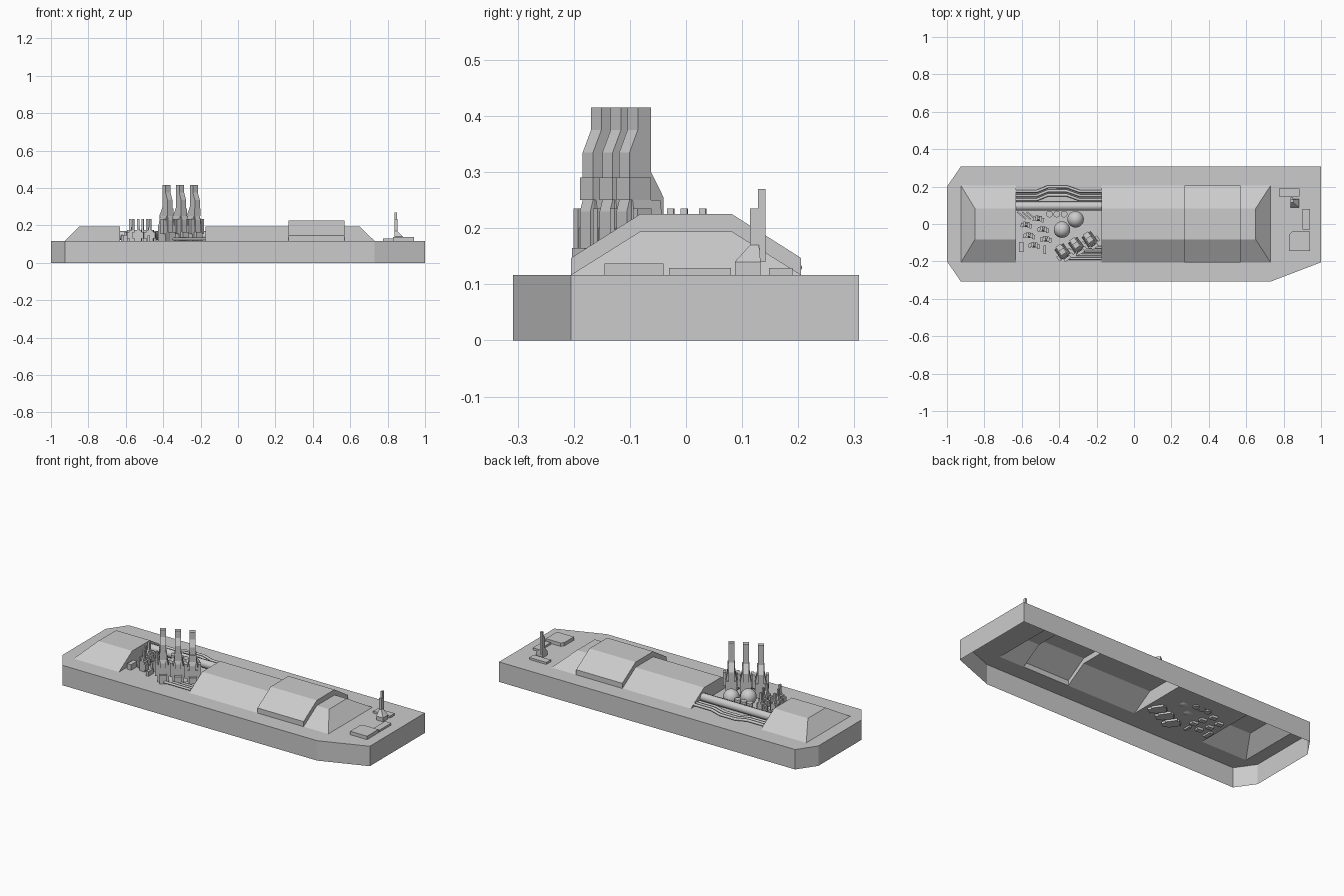
import bpy, bmesh
from math import radians
from mathutils import Matrix, Vector

if "Cube" in bpy.data.objects:
    bpy.data.objects.remove(bpy.data.objects["Cube"])

DECK = 0.117


def finish(name, bm, recalc=True):
    if recalc:
        bmesh.ops.recalc_face_normals(bm, faces=bm.faces)
    me = bpy.data.meshes.new(name)
    bm.to_mesh(me)
    bm.free()
    ob = bpy.data.objects.new(name, me)
    bpy.context.collection.objects.link(ob)
    return ob


def face(bm, pts):
    return bm.faces.new([bm.verts.new(p) for p in pts])


def add_box(bm, x0, x1, y0, y1, z0, z1, mat=Matrix()):
    m = mat @ Matrix.Translation(((x0+x1)/2, (y0+y1)/2, (z0+z1)/2)) \
        @ Matrix.Diagonal((x1-x0, y1-y0, z1-z0, 1))
    bmesh.ops.create_cube(bm, size=1, matrix=m)


def add_prism(bm, a, b, mat=Matrix()):
    """Solid joining two matching outlines."""
    va, vb = [[bm.verts.new(mat @ Vector(p)) for p in o] for o in (a, b)]
    bm.faces.new(va)
    bm.faces.new(vb[::-1])
    for i in range(len(va)):
        j = (i+1) % len(va)
        bm.faces.new((va[i], va[j], vb[j], vb[i]))


def pipe(name, pts, r):
    cu = bpy.data.curves.new(name, 'CURVE')
    cu.dimensions = '3D'
    cu.bevel_depth, cu.bevel_resolution, cu.use_fill_caps = r, 2, True
    sp = cu.splines.new('POLY')
    sp.points.add(len(pts)-1)
    for p, co in zip(sp.points, pts):
        p.co = (*co, 1)
    bpy.context.collection.objects.link(bpy.data.objects.new(name, cu))


# Hull walls and deck ring, open underneath
outer = [(-1, -.2), (-.925, -.308), (.73, -.308), (1, -.205),
         (1, .308), (-.925, .308), (-1, .2)]
inner = [(-.925, -.205), (.73, -.205), (.73, .205), (-.925, .205)]
bm = bmesh.new()
low = [bm.verts.new((x, y, 0)) for x, y in outer]
top = [bm.verts.new((x, y, DECK)) for x, y in outer]
hole = [bm.verts.new((x, y, DECK)) for x, y in inner]
n = len(outer)
for i in range(n):
    bm.faces.new((low[i], low[(i+1) % n], top[(i+1) % n], top[i]))
edges = [bm.edges.get((top[i], top[(i+1) % n])) for i in range(n)]
edges += [bm.edges.new((hole[i], hole[(i+1) % 4])) for i in range(4)]
bmesh.ops.triangle_fill(bm, edges=edges, use_beauty=True)
finish("hull", bm)


# Superstructure skin, lofted from cross-sections along x
def small(x, x_base=None):
    xb = x if x_base is None else x_base
    return [(xb, -.205, DECK), (xb, -.205, DECK), (x, -.082, .194),
            (x, .082, .194), (xb, .205, DECK), (xb, .205, DECK)]


def large(x):
    return [(x, -.205, DECK), (x, -.205, .147), (x, -.082, .225),
            (x, .082, .225), (x, .205, .147), (x, .205, DECK)]


def loft(name, sections):
    bm = bmesh.new()
    rows = [[bm.verts.new(p) for p in s] for s in sections]
    for a, b in zip(rows, rows[1:]):
        for i in range(5):
            bm.faces.new((a[i], b[i], b[i+1], a[i+1]))
    for r in (rows[0], rows[-1]):
        bm.faces.new(r)
    bmesh.ops.remove_doubles(bm, verts=bm.verts, dist=1e-5)
    bmesh.ops.dissolve_degenerate(bm, edges=bm.edges, dist=1e-5)
    return finish(name, bm)


loft("rear_housing", [small(-.85, -.925), small(-.63)])
loft("main_housing", [small(-.175), small(.27), large(.27), large(.57),
                      small(.57), small(.65, .73)])

# Machinery pit floor
bm = bmesh.new()
face(bm, [(-.63, -.205, DECK), (-.175, -.205, DECK),
          (-.175, .205, DECK), (-.63, .205, DECK)])
finish("pit_floor", bm)


# Three tall stacks, set in a diagonal row
def stack(name, x, y):
    m = Matrix.Translation((x, y, 0)) @ Matrix.Rotation(radians(35), 4, 'Z')
    bm = bmesh.new()
    prof = [(-.04, .105), (.04, .105), (.04, .255), (.013, .3), (.013, .415),
            (-.016, .415), (-.016, .375), (-.034, .335), (-.034, .25), (-.04, .23)]
    add_prism(bm, [(-.016, v, z) for v, z in prof],
              [(.016, v, z) for v, z in prof], m)
    add_box(bm, -.03, .03, -.033, .033, .105, .2, m)
    add_prism(bm, [(u, v, .2) for u, v in ((-.03, -.03), (.03, -.03), (.03, .03), (-.03, .03))],
              [(u, v, .25) for u, v in ((-.02, -.03), (.02, -.03), (.02, .03), (-.02, .03))], m)
    add_box(bm, -.02, .02, -.037, .01, .25, .29, m)
    for s in (-.036, .036):
        add_box(bm, s-.007, s+.007, -.035, -.005, .155, .235, m)
    add_box(bm, -.02, .02, -.055, -.03, .105, .165, m)
    finish(name, bm)


for i, (x, y) in enumerate([(-.383, -.147), (-.31, -.112), (-.237, -.082)]):
    stack(f"stack_{i+1}", x, y)


# Small pronged units
def unit(name, x, y):
    m = Matrix.Translation((x, y, 0)) @ Matrix.Rotation(radians(-8), 4, 'Z')
    bm = bmesh.new()
    add_box(bm, -.018, .018, -.014, .014, .105, .175, m)
    for s in (-.024, .024):
        add_box(bm, s-.006, s+.006, -.018, .006, .13, .165, m)
    prof = [(-.014, .175), (.014, .175), (.006, .195), (.006, .235), (-.006, .235), (-.006, .195)]
    add_prism(bm, [(-.006, v, z) for v, z in prof],
              [(.006, v, z) for v, z in prof], m)
    finish(name, bm)


for i, (x, y) in enumerate([(-.51, .03), (-.575, -.003), (-.485, -.027),
                            (-.56, -.06), (-.47, -.08), (-.533, -.112)]):
    unit(f"pronged_unit_{i+1}", x, y)

# Low boxes and plates in the pit
bm = bmesh.new()
add_box(bm, -.615, -.59, -.15, -.095, DECK-.01, .15)
add_box(bm, -.485, -.47, -.16, -.115, DECK-.01, .145)
for i in range(3):
    add_box(bm, -.03, .03, -.004, .004, DECK, .15,
            Matrix.Translation((-.6+.025*i, .045, 0)) @ Matrix.Rotation(radians(-40), 4, 'Z'))
finish("pit_boxes", bm)

# Spherical tanks and small cylinders
for i, (x, y) in enumerate([(-.385, -.03), (-.312, .025)]):
    bm = bmesh.new()
    bmesh.ops.create_uvsphere(bm, u_segments=20, v_segments=12, radius=.044,
                              matrix=Matrix.Translation((x, y, .155)))
    ob = finish(f"tank_{i+1}", bm)
    for p in ob.data.polygons:
        p.use_smooth = True
bm = bmesh.new()
for x in (-.452, -.413, -.374):
    bmesh.ops.create_cone(bm, cap_ends=True, segments=14, radius1=.018, radius2=.018,
                          depth=.06, matrix=Matrix.Translation((x, .053, .14)))
finish("small_cylinders", bm)

# Pipes: main, humped and short runs
pipe("main_pipe", [(-.63, .095, .145), (-.175, .095, .145)], .024)
for i in range(3):
    y = .13 + .022*i
    pipe(f"bent_pipe_{i+1}", [(-.63, y, .13), (-.52, y, .13), (-.46, y+.025, .13),
                              (-.36, y+.025, .13), (-.29, y, .13), (-.175, y, .13)], .008)
for i, (y, x) in enumerate([(-.125, -.25), (-.145, -.28), (-.165, -.31), (-.185, -.35)]):
    pipe(f"short_pipe_{i+1}", [(x, y, .127), (-.175, y, .127)], .007)

# Deck fittings
bm = bmesh.new()
add_box(bm, .775, .885, .148, .19, DECK, .129)
add_box(bm, .9, .94, -.03, .08, DECK, .129)
pts = [(.83, -.055), (.83, -.145), (.94, -.145), (.94, -.04), (.845, -.04)]
add_prism(bm, [(x, y, DECK) for x, y in pts], [(x, y, .137) for x, y in pts])
finish("deck_plates", bm)

# Mast on a wedge foot
bm = bmesh.new()
foot = [(.838, .087), (.882, .087), (.882, .133), (.838, .133)]
neck = [(.838, .114), (.852, .114), (.852, .13), (.838, .13)]
add_box(bm, .838, .882, .087, .133, DECK, .14)
add_prism(bm, [(x, y, .14) for x, y in foot], [(x, y, .17) for x, y in neck])
add_box(bm, .838, .852, .114, .13, .17, .235)
add_box(bm, .838, .85, .128, .142, .14, .27)
finish("mast", bm)
